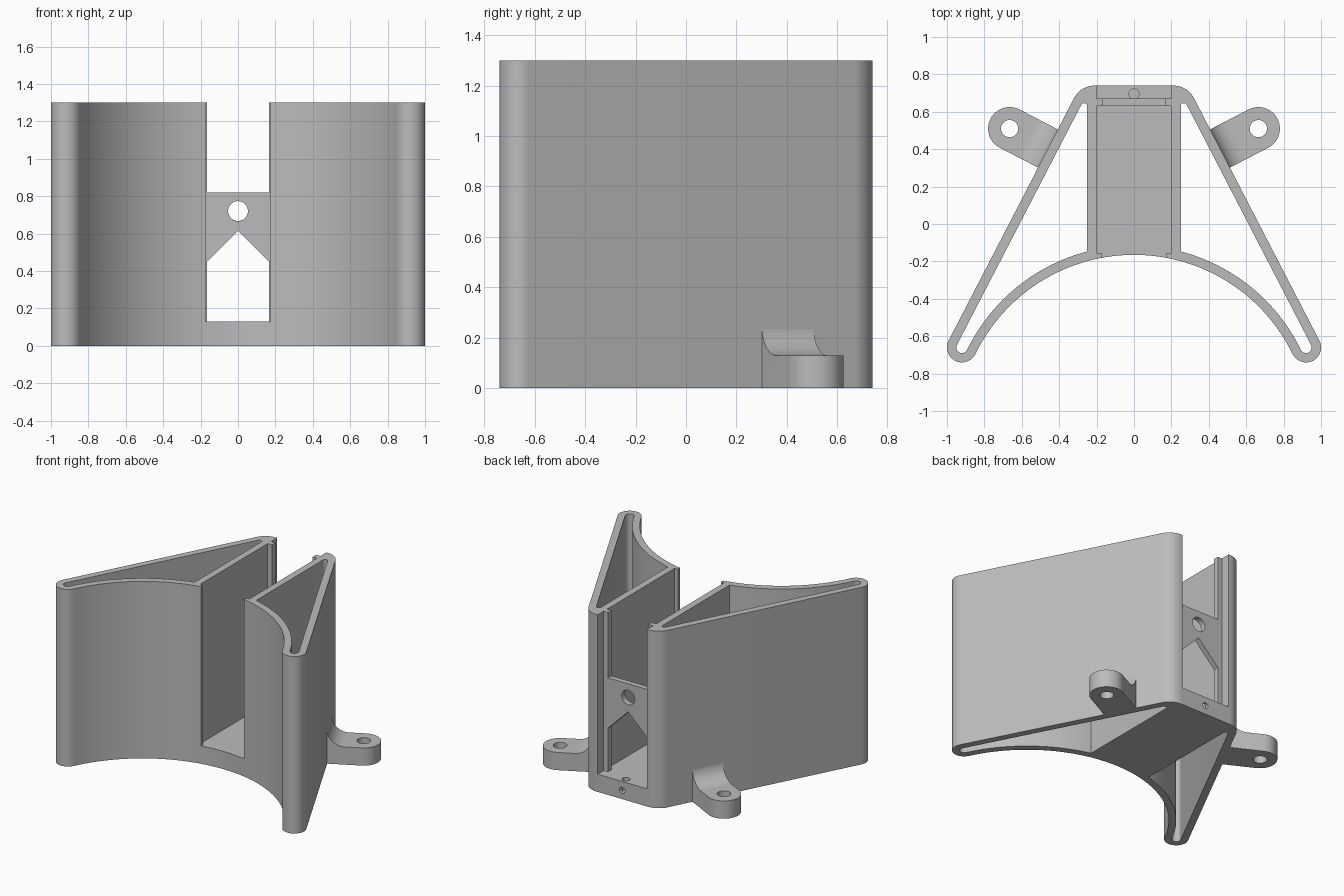
import bpy, bmesh, math
from mathutils import Matrix, Vector

if "Cube" in bpy.data.objects:
    bpy.data.objects.remove(bpy.data.objects["Cube"])

grey = bpy.data.materials.new("plain grey")
grey.diffuse_color = (0.5, 0.5, 0.5, 1)
grey.use_nodes = True
grey.node_tree.nodes["Principled BSDF"].inputs["Base Color"].default_value = grey.diffuse_color

H, FLOOR, WALL = 1.30, 0.13, 0.05
NX, NY = 0.888, 0.46                      # outward direction of the slanted side
SLANT = math.atan2(NY, NX)


def arc(cx, cy, r, a0, a1, n=24):
    return [(cx + r * math.cos(a0 + (a1 - a0) * i / n),
             cy + r * math.sin(a0 + (a1 - a0) * i / n)) for i in range(n + 1)]


def prism(name, pts, lo, hi, axis="z"):
    """Extrude a 2D outline along z, or an (x, z) outline along y."""
    put = (lambda p, h: (p[0], p[1], h)) if axis == "z" else (lambda p, h: (p[0], h, p[1]))
    bm = bmesh.new()
    a = [bm.verts.new(put(p, lo)) for p in pts]
    b = [bm.verts.new(put(p, hi)) for p in pts]
    bm.faces.new(a)
    bm.faces.new(b)
    for i in range(len(pts)):
        j = (i + 1) % len(pts)
        bm.faces.new((a[i], a[j], b[j], b[i]))
    bmesh.ops.recalc_face_normals(bm, faces=bm.faces)
    me = bpy.data.meshes.new(name)
    bm.to_mesh(me)
    bm.free()
    me.materials.append(grey)
    ob = bpy.data.objects.new(name, me)
    bpy.context.collection.objects.link(ob)
    return ob


def box(name, x, y0, y1, z0, z1):
    return prism(name, [(-x, y0), (x, y0), (x, y1), (-x, y1)], z0, z1)


def apply_all(ob):
    bpy.context.view_layer.objects.active = ob
    for m in list(ob.modifiers):
        bpy.ops.object.modifier_apply(modifier=m.name)


def boolean(ob, tool, op="DIFFERENCE"):
    m = ob.modifiers.new("cut", "BOOLEAN")
    m.object, m.operation, m.solver = tool, op, "EXACT"
    apply_all(ob)
    bpy.data.objects.remove(tool)


def mirror_x(ob):
    ob.modifiers.new("mirror", "MIRROR").use_mirror_merge = False
    apply_all(ob)


def finish(ob):
    bpy.ops.object.select_all(action="DESELECT")
    ob.select_set(True)
    bpy.context.view_layer.objects.active = ob
    bpy.ops.object.shade_smooth_by_angle(angle=math.radians(25))


def circle(cx, cy, r):
    return arc(cx, cy, r, 0, 2 * math.pi, 40)[:-1]


# Main body outline: curved front, rounded tips, slanted sides, flat back
TX, TY, TR = 0.92, -0.66, 0.08            # tip rounding
AY, AR = -1.1076, 0.9426                  # front curve
tip_in = math.atan2(TY - AY, TX)          # where front curve meets the tip
half = (arc(0, AY, AR, math.pi / 2, tip_in, 40)
        + arc(TX, TY, TR, tip_in + math.pi, SLANT + 2 * math.pi)[1:]
        + arc(0.21, 0.615, 0.125, SLANT, math.pi / 2))
body = prism("body", half + [(-x, y) for x, y in reversed(half[1:])], 0, H)

# Hollow side pockets, open top and bottom
AO = AR + WALL
y_front = AY + math.sqrt(AO * AO - 0.25 ** 2)
pocket = prism("pocket_cutter",
               arc(0, AY, AO, math.atan2(y_front - AY, 0.25), tip_in, 40)
               + arc(TX, TY, TR - WALL, tip_in + math.pi, SLANT + 2 * math.pi)[1:]
               + arc(0.267, 0.629, 0.017, SLANT, math.pi), -0.1, H + 0.1)
mirror_x(pocket)
boolean(body, pocket)

# Central channel with narrow front lips and a recessed back slot
boolean(body, box("channel_cutter", 0.20, -0.155, 0.63, FLOOR, H + 0.1))
boolean(body, box("front_opening_cutter", 0.175, -0.4, -0.10, FLOOR, H + 0.1))
boolean(body, box("back_slot_cutter", 0.20, 0.67, 0.9, FLOOR, H + 0.1))

# Back plate openings: upper gap, round hole, pointed doorway
boolean(body, box("upper_gap_cutter", 0.165, 0.55, 0.75, 0.82, H + 0.1))
boolean(body, prism("plate_hole_cutter", circle(0, 0.72, 0.053), 0.55, 0.72, "y"))
boolean(body, prism("doorway_cutter",
                    [(-0.165, FLOOR), (0.165, FLOOR), (0.165, 0.45), (0, 0.615), (-0.165, 0.45)],
                    0.55, 0.72, "y"))

# Small pin holes meeting inside the floor
boolean(body, prism("floor_pin_cutter", circle(0, 0.695, 0.027), 0.04, 0.3))
boolean(body, prism("back_pin_cutter", circle(0, 0.065, 0.022), 0.69, 0.9, "y"))
finish(body)

# Mounting tabs: filleted side profile trimmed to a rounded plan
D, R, F = 0.232, 0.115, 0.12              # wall distance, half width, fillet radius
tabs = prism("mounting_tabs",
             [(-D - 0.02, 0), (0.2, 0), (0.2, FLOOR)]
             + arc(F - D, FLOOR + F, F, 1.5 * math.pi, math.pi)
             + [(-D - 0.02, FLOOR + F)], -0.2, 0.2, "y")
plan = [(-0.3, -R)] + arc(0, 0, R, -math.pi / 2, math.pi / 2, 32) + [(-0.3, R)]
boolean(tabs, prism("tab_plan", plan, -0.1, 0.5), "INTERSECT")
boolean(tabs, prism("tab_hole_cutter", circle(0, 0, 0.046), -0.1, 0.5))
tabs.data.transform(Matrix.Translation(Vector((0.665, 0.51, 0))) @ Matrix.Rotation(SLANT, 4, "Z"))
mirror_x(tabs)
finish(tabs)
